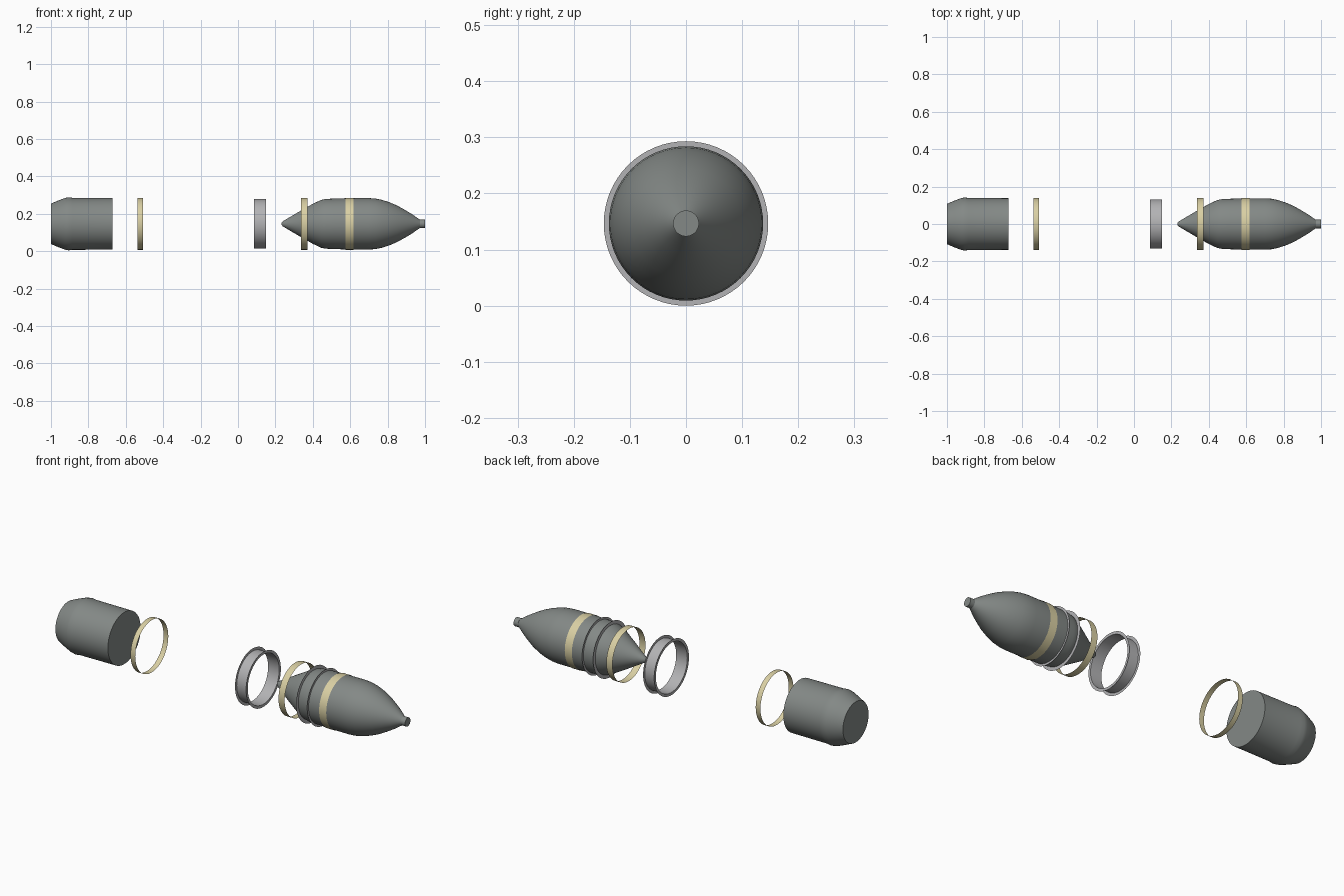
import bpy, bmesh, math

old = bpy.data.objects.get("Cube")
if old:
    bpy.data.objects.remove(old, do_unlink=True)

AXIS_Z = 0.1465
FLANGE_R = 0.1465
SIDES = 64


def material(name, rgb):
    m = bpy.data.materials.new(name)
    m.use_nodes = True
    color = (*rgb, 1)
    m.diffuse_color = color
    m.node_tree.nodes["Principled BSDF"].inputs["Base Color"].default_value = color
    return m


grey = material("grey_green_metal", (0.23, 0.25, 0.24))
brass = material("pale_brass", (0.70, 0.63, 0.37))
steel = material("light_steel", (0.45, 0.45, 0.46))


def lathe(name, profile, mat, closed=False):
    """Turn (x, radius) points around the long axis; optionally cap both ends."""
    bm = bmesh.new()
    rings = []
    for x, r in profile:
        rings.append([bm.verts.new((x, r * math.cos(a), AXIS_Z + r * math.sin(a)))
                      for a in (2 * math.pi * i / SIDES for i in range(SIDES))])
    for a, b in zip(rings, rings[1:]):
        for i in range(SIDES):
            j = (i + 1) % SIDES
            bm.faces.new((a[i], b[i], b[j], a[j]))
    if closed:
        bm.faces.new(rings[0])
        bm.faces.new(rings[-1])
    bmesh.ops.recalc_face_normals(bm, faces=bm.faces)
    mesh = bpy.data.meshes.new(name)
    bm.to_mesh(mesh)
    bm.free()
    mesh.materials.append(mat)
    ob = bpy.data.objects.new(name, mesh)
    bpy.context.collection.objects.link(ob)
    bpy.ops.object.select_all(action='DESELECT')
    ob.select_set(True)
    bpy.context.view_layer.objects.active = ob
    bpy.ops.object.shade_smooth_by_angle(angle=math.radians(30))
    return ob


# Rear canister with chamfered base
lathe("rear_canister", [(-1.0, 0.108), (-0.96, 0.125), (-0.925, 0.138), (-0.905, 0.142),
                        (-0.885, 0.139), (-0.67, 0.138)], grey, closed=True)

# Pointed body: tail cone, straight middle, curved nose
lathe("main_body", [(0.233, 0.006), (0.24, 0.014), (0.25, 0.02), (0.335, 0.07), (0.40, 0.107),
                    (0.445, 0.128), (0.47, 0.133), (0.515, 0.135), (0.58, 0.137),
                    (0.70, 0.1375), (0.735, 0.135), (0.77, 0.128), (0.81, 0.115),
                    (0.85, 0.098), (0.89, 0.076), (0.93, 0.052), (0.96, 0.031),
                    (0.977, 0.02)], grey, closed=True)
lathe("nose_plug", [(0.974, 0.023), (1.0, 0.023)], grey, closed=True)

# Thin brass bands
for name, x0, x1, r in [("rear_band", -0.536, -0.508, 0.139),
                        ("tail_band", 0.336, 0.372, 0.139),
                        ("body_band", 0.575, 0.617, 0.139)]:
    lathe(name, [(x0, r), (x1, r)], brass)

# Spool ring with flat, paper-thin flanges
lathe("spool_ring", [(0.085, FLANGE_R), (0.085, 0.132), (0.15, 0.132), (0.15, FLANGE_R)], steel)

# Matching flanges seated on the body
for name, x in [("rear_body_flange", 0.445), ("front_body_flange", 0.51)]:
    lathe(name, [(x, 0.12), (x, FLANGE_R)], steel)
